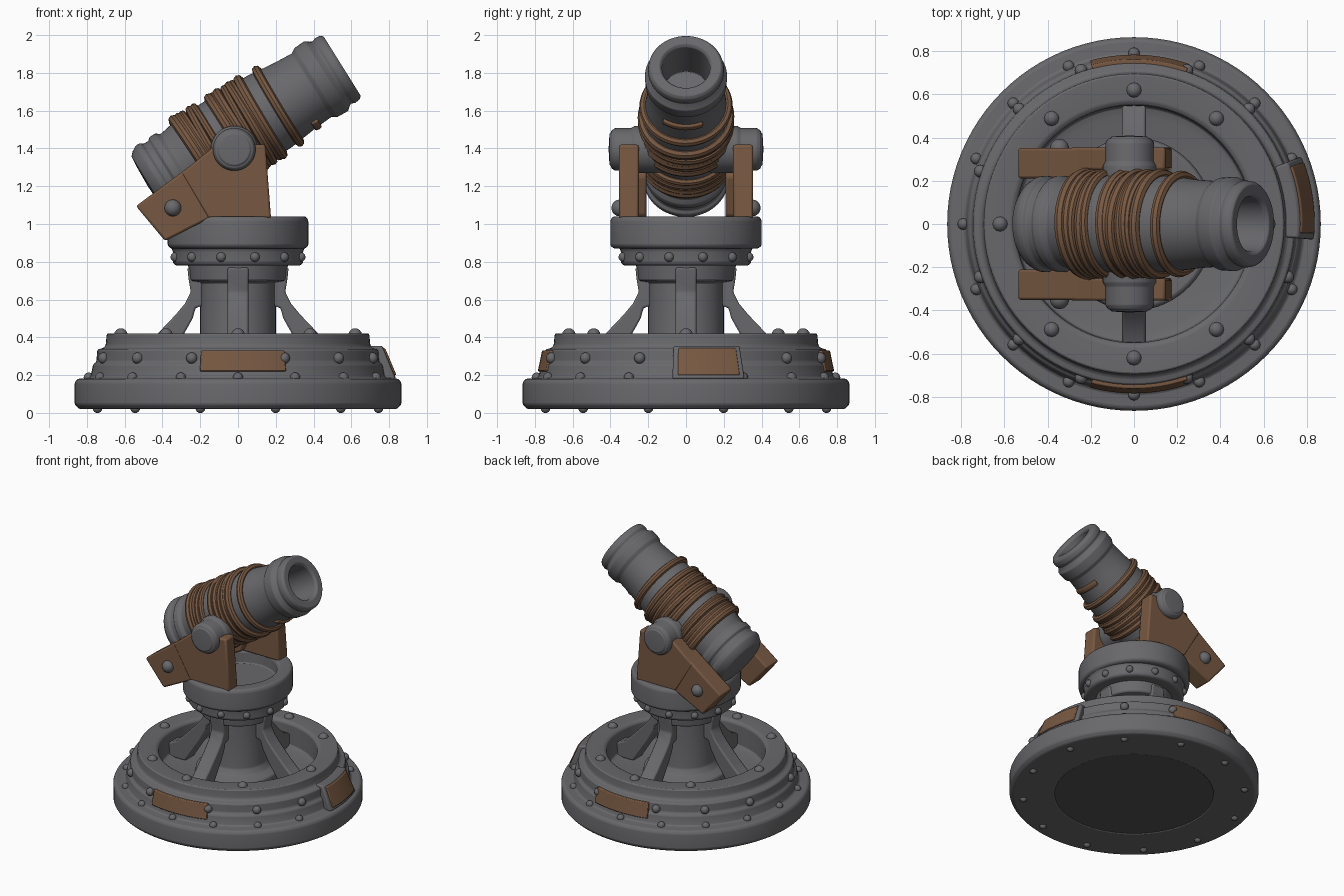
import bpy, bmesh, math, random
from mathutils import Matrix, Vector

if "Cube" in bpy.data.objects:
    bpy.data.objects.remove(bpy.data.objects["Cube"])

random.seed(4)
rad = math.radians


def material(name, col):
    m = bpy.data.materials.new(name)
    m.diffuse_color = (*col, 1)
    m.use_nodes = True
    m.node_tree.nodes["Principled BSDF"].inputs["Base Color"].default_value = m.diffuse_color
    return m


IRON = material("grey iron", (0.14, 0.14, 0.15))
WOOD = material("brown wood and rope", (0.185, 0.098, 0.054))
DARK = material("dark underside", (0.085, 0.085, 0.09))


def finish(name, bm, mat, matrix=None, bevel=0.0):
    bmesh.ops.remove_doubles(bm, verts=bm.verts, dist=1e-5)
    bmesh.ops.recalc_face_normals(bm, faces=bm.faces)
    if matrix:
        bm.transform(matrix)
    me = bpy.data.meshes.new(name)
    bm.to_mesh(me)
    bm.free()
    me.materials.append(mat)
    ob = bpy.data.objects.new(name, me)
    bpy.context.collection.objects.link(ob)
    if bevel:
        b = ob.modifiers.new("soft edges", 'BEVEL')
        b.width, b.segments, b.limit_method, b.angle_limit = bevel, 2, 'ANGLE', rad(28)
    return ob


def lathe(name, prof, mat, matrix=None, bevel=0.0, closed=False, a0=0, a1=360, n=64):
    """Turn an (r, z) profile about z, fully or over an arc (degrees)."""
    bm = bmesh.new()
    full = a1 - a0 == 360
    rings = []
    for i in range(n if full else n + 1):
        a = rad(a0 + (a1 - a0) * i / n)
        rings.append([bm.verts.new((r * math.cos(a), r * math.sin(a), z)) for r, z in prof])
    m = len(prof)
    for i in range(n):
        p, q = rings[i], rings[(i + 1) % len(rings)]
        for j in range(m if closed else m - 1):
            k = (j + 1) % m
            bm.faces.new((p[j], q[j], q[k], p[k]))
    if not full:
        bm.faces.new(rings[0])
        bm.faces.new(rings[-1])
    bmesh.ops.dissolve_degenerate(bm, edges=bm.edges, dist=1e-5)
    return finish(name, bm, mat, matrix, bevel)


def plate(name, pts, y0, y1, mat, matrix=None, bevel=0.01):
    """Extrude an (x, z) outline from y0 to y1."""
    bm = bmesh.new()
    a = [bm.verts.new((x, y0, z)) for x, z in pts]
    b = [bm.verts.new((x, y1, z)) for x, z in pts]
    bm.faces.new(a)
    bm.faces.new(b)
    for i in range(len(pts)):
        j = (i + 1) % len(pts)
        bm.faces.new((a[i], a[j], b[j], b[i]))
    return finish(name, bm, mat, matrix, bevel)


def rivets(name, spots, size):
    bm = bmesh.new()
    for p in spots:
        bmesh.ops.create_uvsphere(bm, u_segments=12, v_segments=8, radius=size,
                                  matrix=Matrix.Translation(p))
    return finish(name, bm, IRON)


def ring_spots(r, z, angles):
    return [(r * math.cos(rad(a)), r * math.sin(rad(a)), z) for a in angles]


# Stepped round base with a recessed well
lathe("base", [(0.55, 0.03), (0.55, 0.02), (0.84, 0.02), (0.865, 0.045), (0.865, 0.16), (0.85, 0.18),
               (0.785, 0.185), (0.778, 0.20), (0.768, 0.255), (0.75, 0.27), (0.745, 0.335),
               (0.71, 0.345), (0.70, 0.36), (0.695, 0.42), (0.57, 0.42), (0.55, 0.405),
               (0.545, 0.25), (0.5, 0.235), (0, 0.235)], IRON, bevel=0.008, n=96)
lathe("underside_disc", [(0, 0.025), (0.552, 0.025), (0.552, 0.035), (0, 0.035)], DARK)

# Rivets of the base
rivets("foot_rivets", ring_spots(0.77, 0.025, range(15, 360, 30)), 0.026)
rivets("ledge_rivets", ring_spots(0.79, 0.187, [i * 22.5 for i in range(16)]), 0.027)
rivets("tier_rivets", ring_spots(0.752, 0.29,
       [q + d for q in (0, 90, 180, 270) for d in (-19, 19, 45)]), 0.03)
rivets("rim_rivets", ring_spots(0.62, 0.412, [0, 52, 90, 128, 180, 232, 270, 308]), 0.036)

# Brown patches set in the base
for nm, c in (("front_patch", -88), ("back_patch", 88)):
    lathe(nm, [(0.73, 0.22), (0.785, 0.22), (0.775, 0.265), (0.762, 0.33), (0.73, 0.33)], WOOD,
          closed=True, a0=c - 17, a1=c + 17, n=14, bevel=0.005)
lathe("side_patch_frame", [(0.7, 0.18), (0.838, 0.18), (0.765, 0.355), (0.7, 0.355)], IRON,
      closed=True, a0=-5, a1=22, n=10, bevel=0.01)
lathe("side_patch", [(0.7, 0.2), (0.839, 0.2), (0.779, 0.343), (0.7, 0.343)], WOOD,
      closed=True, a0=-3, a1=20, n=10, bevel=0.006)

# Central column and neck
lathe("column", [(0, 0.23), (0.30, 0.23), (0.29, 0.29), (0.23, 0.31), (0.20, 0.35), (0.20, 0.69),
                 (0.255, 0.70), (0.265, 0.79), (0, 0.79)], IRON, bevel=0.008)

# Four curved struts
outline = [(0.15, 0.77), (0.268, 0.77), (0.262, 0.71), (0.25, 0.64), (0.28, 0.58), (0.33, 0.52),
           (0.425, 0.42), (0.49, 0.36), (0.56, 0.33), (0.56, 0.23), (0.41, 0.23), (0.345, 0.33),
           (0.285, 0.42), (0.24, 0.50), (0.225, 0.555), (0.15, 0.58)]
for i in range(4):
    plate(f"strut_{i + 1}", outline, -0.055, 0.055, IRON, Matrix.Rotation(rad(90 * i), 4, 'Z'))

# Turntable collar with a hollow top
lathe("collar_band", [(0, 0.78), (0.33, 0.78), (0.345, 0.795), (0.345, 0.86), (0.36, 0.88),
                      (0, 0.88)], IRON, bevel=0.008)
lathe("collar_ring", [(0, 0.87), (0.36, 0.87), (0.378, 0.885), (0.378, 1.02), (0.365, 1.04),
                      (0.29, 1.04), (0.27, 1.025), (0.265, 0.94), (0, 0.94)], IRON,
      Matrix.Diagonal((0.985, 1.06, 1, 1)), bevel=0.008)
rivets("collar_rivets", ring_spots(0.343, 0.825, range(15, 360, 30)), 0.026)

# Barrel, turned about its own axis then tilted
TILT = Matrix.Translation((-0.466, 0, 1.20)) @ Matrix.Rotation(rad(58), 4, 'Y')
lathe("barrel", [(0, -0.01), (0.13, -0.005), (0.185, 0.0), (0.205, 0.02), (0.222, 0.05), (0.222, 0.075),
                 (0.208, 0.09), (0.208, 0.12), (0.222, 0.135), (0.222, 0.17), (0.205, 0.195),
                 (0.212, 0.24), (0.225, 0.3), (0.228, 0.42), (0.228, 0.6), (0.222, 0.75),
                 (0.205, 0.9), (0.198, 1.01), (0.215, 1.035), (0.218, 1.10), (0.202, 1.12),
                 (0.193, 1.135), (0.202, 1.155), (0.198, 1.185), (0.185, 1.2), (0.14, 1.2),
                 (0.127, 1.185), (0.122, 0.95), (0, 0.95)], IRON, TILT, bevel=0.004)


# Rope bindings: rows of thin rings, each slightly askew
def rope(name, t, r, thick, tilt, squash=1.0):
    prof = [(r + thick * math.cos(rad(a)), squash * thick * math.sin(rad(a))) for a in range(0, 360, 45)]
    lean = Matrix.Rotation(rad(tilt), 4, 'Y') @ Matrix.Rotation(rad(random.uniform(-2, 2)), 4, 'X')
    lathe(name, prof, WOOD, TILT @ Matrix.Translation((0, 0, t)) @ lean, closed=True, n=48)


for i in range(5):
    rope(f"rear_rope_{i + 1}", 0.295 + i * 0.03, 0.232, (0.027, 0.022, 0.02, 0.022, 0.02)[i],
         random.uniform(-2, 2))
for i in range(7):
    rope(f"middle_rope_{i + 1}", 0.51 + i * 0.03, 0.23, (0.026, 0.02, 0.026, 0.02, 0.024, 0.02, 0.026)[i],
         random.uniform(-2.5, 2.5))
rope("front_rope", 0.80, 0.223, 0.024, 1)
lathe("rope_end", [(0.19, 0.90), (0.215, 0.90), (0.22, 0.92), (0.215, 0.94), (0.19, 0.94)], WOOD, TILT,
      closed=True, a0=-35, a1=25, n=14, bevel=0.005)

# Wooden side cheeks, trunnions and their rivets, on both sides
upright = [(-0.16, 1.03), (0.175, 1.03), (0.145, 1.42), (-0.115, 1.42), (-0.3, 1.27)]
arm = [(-0.54, 1.095), (-0.386, 0.91), (-0.12, 1.045), (-0.05, 1.25), (-0.115, 1.41)]
for side, s in (("front", -1), ("back", 1)):
    plate(side + "_upright", upright, s * 0.25, s * 0.355, WOOD, bevel=0.012)
    plate(side + "_arm", arm, s * 0.21, s * 0.352, WOOD, bevel=0.012)
    rivets(side + "_arm_bolt", [(-0.345, s * 0.35, 1.085)], 0.045)
    turn = Matrix.Translation((-0.02, 0, 1.395)) @ Matrix.Rotation(rad(-90 * s), 4, 'X')
    lathe(side + "_trunnion", [(0, 0.1), (0.125, 0.1), (0.125, 0.27), (0.113, 0.29), (0.113, 0.375),
                               (0.1, 0.395), (0.088, 0.398), (0.084, 0.405), (0, 0.41)], IRON, turn,
          bevel=0.005, n=32)

# Smooth shading with crisp corners
for ob in bpy.data.objects:
    ob.select_set(True)
    bpy.context.view_layer.objects.active = ob
bpy.ops.object.shade_smooth_by_angle(angle=rad(38))
